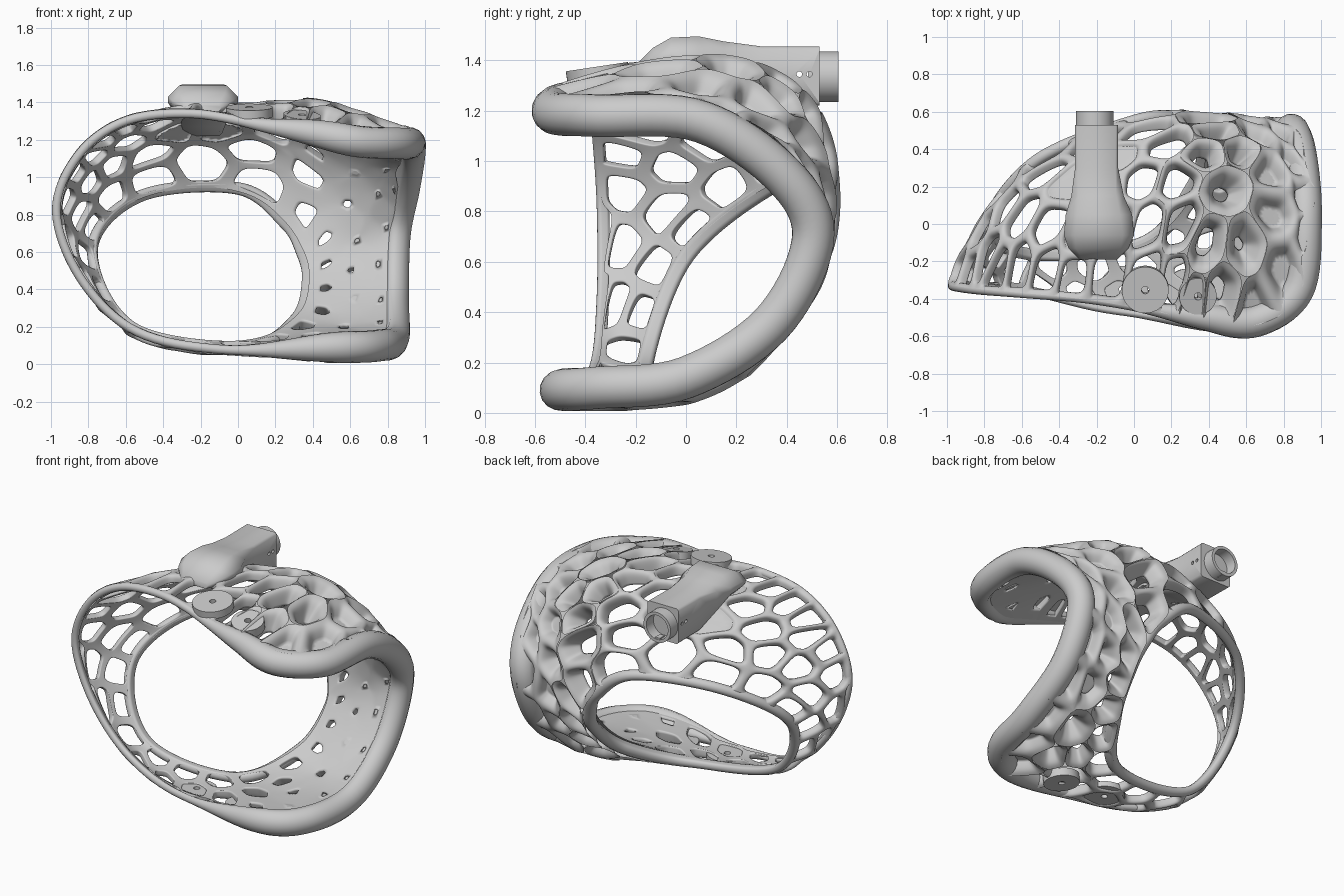
import bpy, bmesh, math, random
from mathutils import Vector as V

if "Cube" in bpy.data.objects:
    bpy.data.objects.remove(bpy.data.objects["Cube"])

random.seed(7)
TAU = 2 * math.pi

# Guide loops, clockwise seen from the front: back opening, bulge, front edge
BACK = [(-.775, 0, .62), (-.52, .34, .9), (0, .55, .94), (.26, .56, .76), (.35, .51, .61),
        (.385, .42, .45), (.32, .2, .24), (.05, -.1, .1), (-.56, -.16, .2)]
BULGE = [(-.92, -.12, .7), (-.82, .05, 1.0), (-.58, .25, 1.25), (-.25, .34, 1.48), (.1, .48, 1.57),
         (.45, .55, 1.6), (.65, .56, 1.5), (.8, .57, 1.32), (.8, .58, 1.06), (.72, .56, .82),
         (.68, .5, .58), (.64, .34, .35), (.6, .15, .13), (.45, -.1, .07), (.2, -.25, .07),
         (-.25, -.3, .06), (-.65, -.25, .18), (-.82, -.2, .46)]
FRONT = [(-.97, -.33, .82), (-.85, -.35, 1.12), (-.6, -.37, 1.3), (-.25, -.4, 1.34), (.12, -.46, 1.28),
         (.38, -.5, 1.24), (.65, -.52, 1.19), (.88, -.35, 1.18), (.92, .05, 1.16), (.89, .38, .95),
         (.84, .505, .7), (.83, .345, .36), (.83, 0, .14), (.75, -.35, .1), (.5, -.5, .09),
         (-.1, -.46, .08), (-.55, -.36, .18), (-.84, -.33, .46)]


def loop(keys, u):
    """Closed smooth curve through the keys."""
    n = len(keys)
    f = (u % 1) * n
    i = int(f)
    f -= i
    a, b, c, d = (V(keys[(i + k) % n]) for k in (-1, 0, 1, 2))
    return .5 * (2 * b + (c - a) * f + (2 * a - 5 * b + 4 * c - d) * f**2 + (3 * b - a - 3 * c + d) * f**3)


def surf(u, t):
    return loop(BACK, u) * (1 - t)**2 + loop(BULGE, u) * 2 * t * (1 - t) + loop(FRONT, u) * t * t


def ramp(x, a, b):
    f = min(1, max(0, (x - a) / (b - a)))
    return f * f * (3 - 2 * f)


def shell(u, t, h):
    """Point on the shell, h in half thicknesses along the outward normal."""
    p, e = surf(u, t), .01
    n = (surf(u, t + e) - surf(u, t - e)).cross(surf(u + e, t) - surf(u - e, t)).normalized()
    return p + n * h * (.025 + .04 * ramp(p.x, -.1, .65))


def finish(name, bm, angle=40):
    bmesh.ops.recalc_face_normals(bm, faces=bm.faces)
    me = bpy.data.meshes.new(name)
    bm.to_mesh(me)
    bm.free()
    ob = bpy.data.objects.new(name, me)
    bpy.context.collection.objects.link(ob)
    bpy.ops.object.select_all(action='DESELECT')
    ob.select_set(True)
    bpy.context.view_layer.objects.active = ob
    bpy.ops.object.shade_smooth_by_angle(angle=math.radians(angle))
    return ob


# Flat ring-shaped layout in which the cell pattern is drawn, with little stretch
K, GAP, N = .8, .165, 180
WID, LEN = [], []
for i in range(N):
    pts = [surf(i / N, j / 8) for j in range(9)]
    WID.append(K * sum((pts[j + 1] - pts[j]).length for j in range(8)))
    LEN.append(K * (surf((i + 1) / N, .55) - surf(i / N, .55)).length)
R0 = .2
while sum(a / (R0 + .55 * w) for a, w in zip(LEN, WID)) > TAU and R0 < 1:
    R0 += .005
ANG = [0]
for a, w in zip(LEN, WID):
    ANG.append(ANG[-1] + a / (R0 + .55 * w))
ANG = [a * TAU / ANG[-1] for a in ANG]
WID.append(WID[0])


def table(tab, u):
    f = (u % 1) * N
    i = min(int(f), N - 1)
    return tab[i] + (tab[i + 1] - tab[i]) * (f - i)


def get_u(p):
    a = math.atan2(p.y, p.x) % TAU
    i = max(j for j in range(N) if ANG[j] <= a)
    return (i + (a - ANG[i]) / (ANG[i + 1] - ANG[i])) / N


def flat(u, t):
    r, a = R0 + t * table(WID, u), table(ANG, u)
    return V((r * math.cos(a), r * math.sin(a)))


def unflat(p):
    u = get_u(p)
    t = (p.length - R0) / table(WID, u)
    return u, (0 if t < .07 else 1 if t > .93 else t)


def cells(seeds):
    """Voronoi polygons; seeds mirrored over both edges bound the pattern."""
    ghosts = []
    for s in seeds:
        u = get_u(s)
        w = table(WID, u)
        t = (s.length - R0) / w
        ghosts += [flat(u, g) for g, d in ((-t, t * w), (2 - t, (1 - t) * w)) if d < .27]
    out = []
    for s in seeds:
        poly = [V(c) for c in ((-3, -3), (3, -3), (3, 3), (-3, 3))]
        for o in seeds + ghosts:
            d = o - s
            if not 1e-6 < d.length < .8:
                continue
            m = (o + s) / 2
            new = []
            for a, b in zip(poly, poly[1:] + poly[:1]):
                fa, fb = (a - m).dot(d), (b - m).dot(d)
                if fa <= 0:
                    new.append(a)
                if fa * fb < 0:
                    new.append(a.lerp(b, fa / (fa - fb)))
            poly = new
        out.append(poly)
    return out


seeds = []
for _ in range(6000):
    p = flat(random.random(), random.uniform(.05, .95))
    if all((p - s).length > GAP * .85 for s in seeds):
        seeds.append(p)
for _ in range(3):
    seeds = [flat(*(lambda q: (q[0], min(.96, max(.04, q[1]))))(unflat(sum(c, V((0, 0))) / len(c))))
             for c in cells(seeds)]

# Lattice shell: rounded struts outside, smooth inside, holes closing to the right
bm = bmesh.new()
crease = bm.edges.layers.float.new("crease_edge")
corners = []


def snap(p):
    for q in corners:
        if (p - q).length < .03:
            return q
    corners.append(p)
    return p


for poly in cells(seeds):
    ring = []
    for p in poly:
        q = snap(p)
        if q not in ring:
            ring.append(q)
    if len(ring) < 3:
        continue
    cu = get_u(sum(ring, V((0, 0))))
    uv = [unflat(p) for p in ring]
    uv = [(u - round(u - cu), t) for u, t in uv]
    n = len(uv)
    c = (sum(u for u, _ in uv) / n, sum(t for _, t in uv) / n)
    edge = []
    for a, b in zip(uv, uv[1:] + uv[:1]):
        edge += [a, ((a[0] + b[0]) / 2, (a[1] + b[1]) / 2)]
    mid = surf(*c)
    r = sum((surf(*e) - mid).length for e in edge) / len(edge)
    k = ramp(mid.x, .15, .65)
    s = max(.25, 1 - (.029 + .012 * k) / r)
    so, si = s * (1 - .35 * k), s * (1 - k) + .15 * k

    def at(scale, h):
        return [bm.verts.new(shell(c[0] + (e[0] - c[0]) * scale, c[1] + (e[1] - c[1]) * scale, h)) for e in edge]

    rings = [at(1, -1), at(si, -1), at(so, .3 - .3 * k), at(.4 + .6 * so, .9 + .1 * k), at(1, 1.1 + .2 * k)]
    for lo, hi in zip(rings, rings[1:]):
        for i in range(len(edge)):
            j = (i + 1) % len(edge)
            bm.faces.new((lo[i], lo[j], hi[j], hi[i]))
    for a, b in zip(rings[1], rings[1][1:] + rings[1][:1]):
        bm.edges.get((a, b))[crease] = .8
    under_block = abs(mid.x + .18) < .16 and -.12 < mid.y < .35 and mid.z > 1
    if mid.x > .62 or under_block:
        bm.faces.new(rings[1])
        bm.faces.new(rings[2])
bmesh.ops.remove_doubles(bm, verts=bm.verts, dist=.0005)
lattice = finish("lattice_shell", bm, 180)
lattice.modifiers.new("smooth", 'SUBSURF').levels = 2
lattice.modifiers["smooth"].render_levels = 2


# Rolled rims around both openings, flattened towards the inside
def rim(name, keys, radius, n=150, m=16):
    bm = bmesh.new()
    rows = []
    for i in range(n):
        p = loop(keys, i / n)
        d = (loop(keys, (i + .5) / n) - loop(keys, (i - .5) / n)).normalized()
        a = d.cross(p - V((0, -.1, .65))).normalized()
        b = d.cross(a)
        rows.append([bm.verts.new(p + radius(p.x) * (a * math.cos(TAU * j / m) + b * min(.75, math.sin(TAU * j / m))))
                     for j in range(m)])
    for i in range(n):
        for j in range(m):
            a, b = rows[i], rows[(i + 1) % n]
            bm.faces.new((a[j], a[(j + 1) % m], b[(j + 1) % m], b[j]))
    finish(name, bm, 180)


rim("front_rim", FRONT, lambda x: .025 + .06 * ramp(x, -.05, .6))
rim("back_rim", BACK, lambda x: .032 + .012 * ramp(x, -.1, .4))


# Flat rings: mounting discs and socket tube
def washer(name, loc, axis, ro, ri, depth, seg=48):
    bm = bmesh.new()
    rings = []
    for r, z in ((ro, -1), (ro, 1), (ri, 1), (ri, -1)):
        rings.append([bm.verts.new((r * math.cos(TAU * i / seg), r * math.sin(TAU * i / seg), z * depth / 2))
                      for i in range(seg)])
    for a, b in zip(rings, rings[1:] + rings[:1]):
        for i in range(seg):
            j = (i + 1) % seg
            bm.faces.new((a[i], a[j], b[j], b[i]))
    ob = finish(name, bm)
    ob.location = loc
    ob.rotation_euler = V(axis).to_track_quat('Z', 'Y').to_euler()


washer("top_disc", (.06, -.35, 1.35), (0, -.15, 1), .125, .02, .05)
washer("top_disc_second", (.34, -.38, 1.305), (.08, -.25, 1), .1, .02, .06)
washer("bottom_disc", (-.06, -.35, .075), (0, 0, 1), .125, .02, .035)
washer("bottom_disc_second", (.28, -.35, .05), (.1, 0, 1), .11, .02, .05)
washer("socket_tube", (-.21, .545, 1.335), (0, 1, 0), .1, .08, .12)

# Socket block, lofted along y and blending into the top of the shell
bm = bmesh.new()
rows = []
for y, x0, x1, z0, z1, c in ((.53, -.315, -.085, 1.22, 1.455, .012), (.3, -.315, -.085, 1.22, 1.455, .015),
                             (.15, -.335, -.055, 1.27, 1.475, .04), (.05, -.365, -.01, 1.32, 1.495, .065),
                             (-.06, -.375, .0, 1.34, 1.49, .06), (-.13, -.35, -.03, 1.35, 1.45, .04),
                             (-.19, -.29, -.09, 1.35, 1.39, .015)):
    rows.append([bm.verts.new((x, y, z)) for x, z in
                 ((x0 + c, z0), (x1 - c, z0), (x1, z0 + c), (x1, z1 - c), (x1 - c, z1), (x0 + c, z1),
                  (x0, z1 - c), (x0, z0 + c))])
for a, b in zip(rows, rows[1:]):
    for i in range(8):
        j = (i + 1) % 8
        bm.faces.new((a[i], a[j], b[j], b[i]))
bm.faces.new(rows[0])
bm.faces.new(rows[-1])
block = finish("socket_block", bm, 55)
for y in (.45, .49):  # pin holes through the block
    bpy.ops.mesh.primitive_cylinder_add(radius=.011, depth=.5, location=(-.2, y, 1.345),
                                        rotation=(0, math.pi / 2, 0))
    cut = bpy.context.object
    cut.name = "pin_hole_cutter"
    cut.hide_render = True
    cut.display_type = 'WIRE'
    mod = block.modifiers.new("pin_hole", 'BOOLEAN')
    mod.operation, mod.object = 'DIFFERENCE', cut

# Small key on the socket tube
bpy.ops.mesh.primitive_cube_add(size=1, location=(-.21, .575, 1.25))
bpy.context.object.name = "socket_key"
bpy.context.object.scale = (.035, .05, .03)
